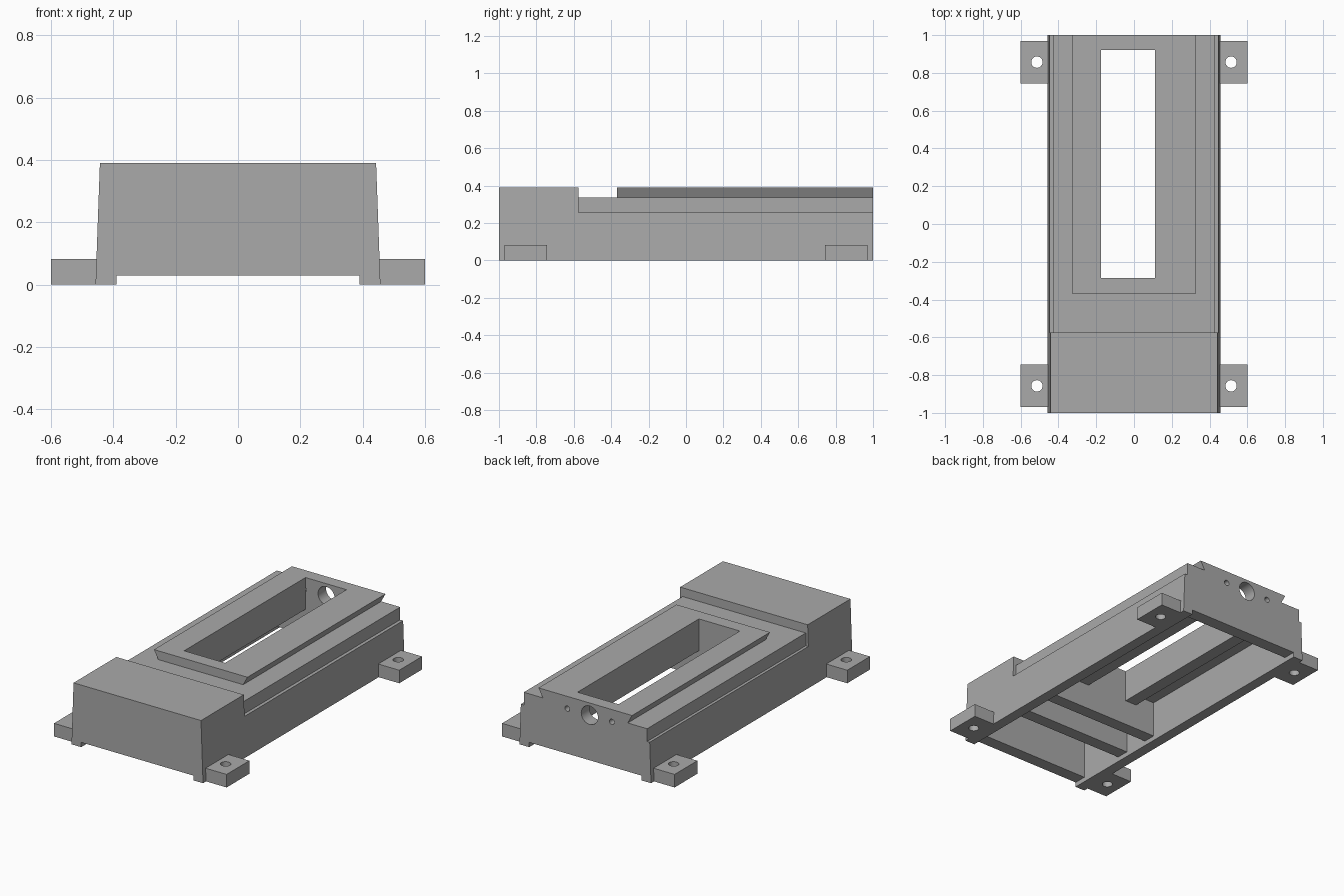
import bpy
import bmesh
from math import radians
from mathutils import Matrix, Vector

cube = bpy.data.objects.get("Cube")
if cube:
    bpy.data.objects.remove(cube, do_unlink=True)

GREY = (0.4, 0.4, 0.4, 1)
metal = bpy.data.materials.new("cast grey")
metal.use_nodes = True
metal.diffuse_color = GREY
next(n for n in metal.node_tree.nodes if n.type == "BSDF_PRINCIPLED").inputs["Base Color"].default_value = GREY


def add_object(name, bm):
    bmesh.ops.recalc_face_normals(bm, faces=bm.faces)
    mesh = bpy.data.meshes.new(name)
    bm.to_mesh(mesh)
    bm.free()
    mesh.materials.append(metal)
    obj = bpy.data.objects.new(name, mesh)
    bpy.context.collection.objects.link(obj)
    return obj


def prism(name, profile, y0, y1):
    """Extrude an (x, z) profile along y."""
    bm = bmesh.new()
    face = bm.faces.new([bm.verts.new((x, y0, z)) for x, z in profile])
    new = bmesh.ops.extrude_face_region(bm, geom=[face])["geom"]
    verts = [v for v in new if isinstance(v, bmesh.types.BMVert)]
    bmesh.ops.translate(bm, verts=verts, vec=Vector((0, y1 - y0, 0)))
    return add_object(name, bm)


def box(name, x0, x1, y0, y1, z0, z1):
    return prism(name, [(x0, z0), (x1, z0), (x1, z1), (x0, z1)], y0, y1)


def cylinder(name, centre, radius, depth, along_y=False):
    bm = bmesh.new()
    matrix = Matrix.Translation(centre)
    if along_y:
        matrix = matrix @ Matrix.Rotation(radians(90), 4, "X")
    bmesh.ops.create_cone(bm, cap_ends=True, segments=32, radius1=radius,
                          radius2=radius, depth=depth, matrix=matrix)
    return add_object(name, bm)


def combine(target, tool, operation):
    mod = target.modifiers.new(operation.lower(), "BOOLEAN")
    mod.operation = operation
    mod.solver = "EXACT"
    mod.object = tool
    bpy.context.view_layer.objects.active = target
    bpy.ops.object.modifier_apply(modifier=mod.name)
    bpy.data.objects.remove(tool, do_unlink=True)


def cut(target, tool):
    combine(target, tool, "DIFFERENCE")


def join(target, tool):
    combine(target, tool, "UNION")


def smooth(obj):
    bpy.ops.object.select_all(action="DESELECT")
    obj.select_set(True)
    bpy.context.view_layer.objects.active = obj
    bpy.ops.object.shade_smooth_by_angle(angle=radians(30))


# Tapered bed casting
TOP, DECK, LEDGE, FLOOR = 0.39, 0.335, 0.255, 0.03
bed = prism("bed", [(-0.457, 0), (0.457, 0), (0.443, TOP), (-0.443, TOP)], -1, 1)

# Lowered deck behind the head block, with a narrow ledge on each side
cut(bed, box("deck_cutter", -0.6, 0.6, -0.575, 1.1, DECK, 0.6))
cut(bed, box("ledge_cutter", 0.427, 0.6, -0.575, 1.1, LEDGE, 0.6))
cut(bed, box("ledge_cutter", -0.6, -0.43, -0.575, 1.1, LEDGE, 0.6))

# Underside: shallow channel and three bays separated by cross ribs
INNER = 0.39
cut(bed, box("channel_cutter", -INNER, INNER, -1.1, 1.1, -0.1, FLOOR))
for y0, y1, roof in ((-0.92, -0.61, 0.31), (-0.53, -0.365, LEDGE), (-0.285, 0.92, LEDGE)):
    cut(bed, box("bay_cutter", -INNER, INNER, y0, y1, -0.1, roof))

# Dovetail way
join(bed, prism("dovetail", [(-0.295, DECK - 0.02), (0.295, DECK - 0.02), (0.295, DECK),
                             (0.325, TOP), (-0.325, TOP), (-0.295, DECK)], -0.37, 1))

# Stiffening bars under both edges of the slot
SLOT_LEFT, SLOT_RIGHT = 0.11, -0.175
for x in (SLOT_LEFT - 0.02, SLOT_RIGHT - 0.08):
    join(bed, box("slot_bar", x, x + 0.1, -0.3, 0.94, 0.19, LEDGE + 0.03))

# Long slot through the way
cut(bed, box("slot_cutter", SLOT_RIGHT, SLOT_LEFT, -0.285, 0.92, -0.1, 0.6))

# Screw bearing hole and two bolt holes in the back wall
MID = -0.03
cut(bed, cylinder("bearing_cutter", (MID, 1, 0.313), 0.058, 0.3, True))
for side in (-1, 1):
    cut(bed, cylinder("bolt_cutter", (MID + side * 0.155, 1, 0.313), 0.017, 0.16, True))
smooth(bed)

# Four drilled mounting feet
for sx, side in ((1, "left"), (-1, "right")):
    for sy, end in ((-1, "front"), (1, "back")):
        y = sy * 0.857
        x0, x1 = sorted((sx * 0.43, sx * 0.6))
        foot = box(f"{end}_{side}_foot", x0, x1, y - 0.113, y + 0.113, 0, 0.082)
        cut(foot, cylinder("foot_cutter", (sx * 0.514, y, 0.04), 0.03, 0.3))
        smooth(foot)
